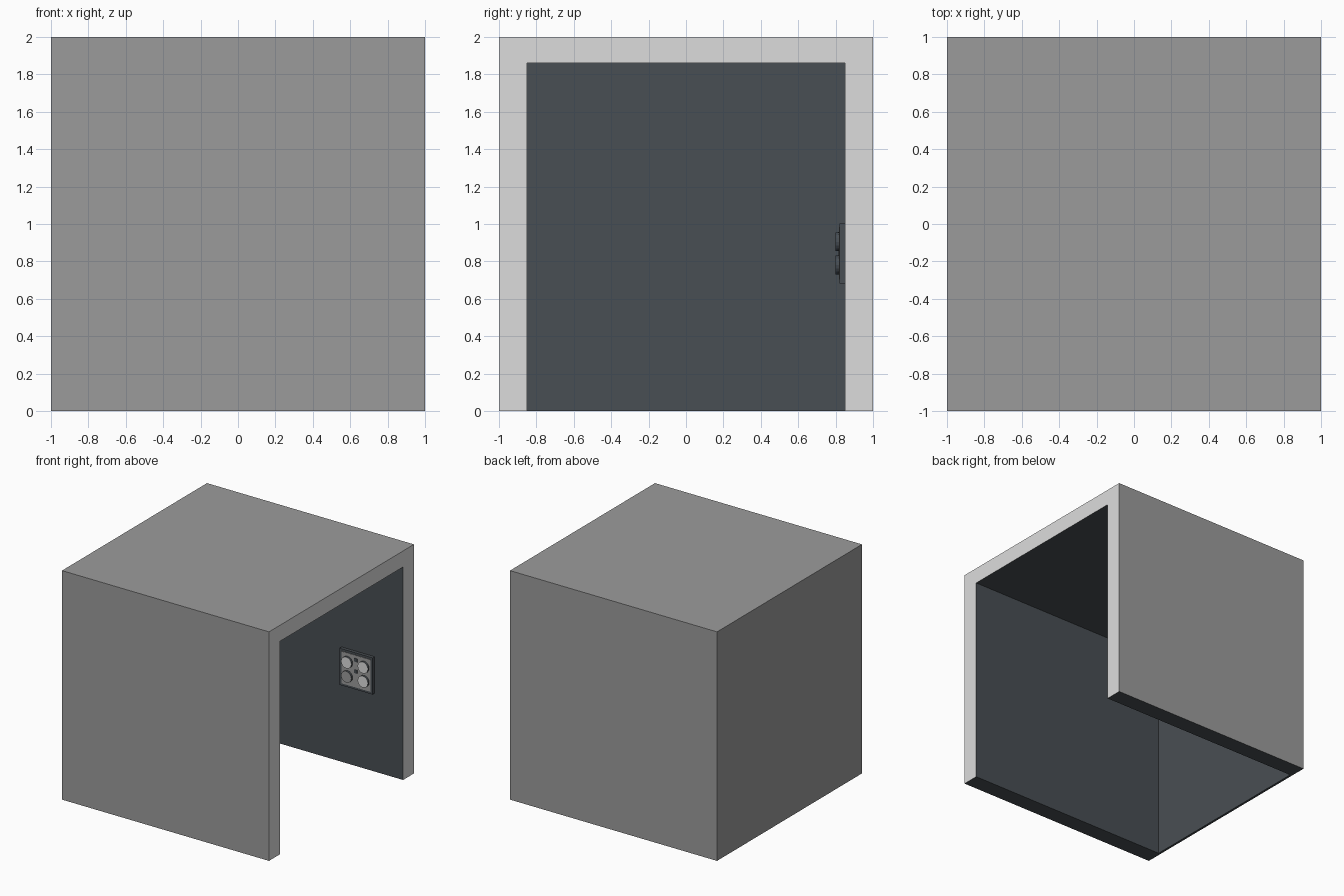
import bpy, bmesh, math
from mathutils import Matrix, Vector

if "Cube" in bpy.data.objects:
    bpy.data.objects.remove(bpy.data.objects["Cube"])


def material(name, rgb):
    m = bpy.data.materials.new(name)
    m.diffuse_color = (*rgb, 1)
    m.use_nodes = True
    m.node_tree.nodes["Principled BSDF"].inputs["Base Color"].default_value = m.diffuse_color
    return m


GREY = material("mid grey", (0.33, 0.33, 0.33))
LIGHT = material("light grey", (0.72, 0.72, 0.72))
DARK = material("dark slate", (0.066, 0.077, 0.087))


def finish(bm, name, mats):
    me = bpy.data.meshes.new(name)
    bm.to_mesh(me)
    bm.free()
    for m in mats:
        me.materials.append(m)
    ob = bpy.data.objects.new(name, me)
    bpy.context.collection.objects.link(ob)
    return ob


def box(name, lo, hi, mats):
    lo, hi = Vector(lo), Vector(hi)
    bm = bmesh.new()
    bmesh.ops.create_cube(bm, size=1, matrix=Matrix.Translation((lo + hi) / 2)
                          @ Matrix.Diagonal((*(hi - lo), 1)))
    return finish(bm, name, mats)


# Housing: a cube hollowed out, open on the right side and underneath
housing = box("housing", (-1, -1, 0), (1, 1, 2), [GREY, LIGHT, DARK])
cutter = box("cavity_cutter", (-0.98, -0.85, -0.5), (1.5, 0.85, 1.86), [])
cutter.hide_render = True
mod = housing.modifiers.new("cavity", 'BOOLEAN')
mod.operation = 'DIFFERENCE'
mod.solver = 'EXACT'
mod.object = cutter
bpy.context.view_layer.objects.active = housing
bpy.ops.object.modifier_apply(modifier=mod.name)
bpy.data.objects.remove(cutter)

# Outside grey, rim around the right opening light, inside and underside dark
for p in housing.data.polygons:
    c, n = p.center, p.normal
    outside = max(c.dot(n), (c - Vector((0, 0, 1))).dot(n)) > 0.99
    if n.x > 0.9 and c.x > 0.99:
        p.material_index = 1
    elif n.z < -0.9 or not outside:
        p.material_index = 2
    else:
        p.material_index = 0

# Control panel on the inner face of the back wall
PX, PZ = 0.565, 0.843
box("panel_plate", (PX - 0.16, 0.822, PZ - 0.16), (PX + 0.16, 0.852, PZ + 0.16), [DARK])
box("panel_face", (PX - 0.14, 0.818, PZ - 0.14), (PX + 0.14, 0.823, PZ + 0.14), [GREY])

# Four round knobs with light caps and dark sides
for side, x in (("left", PX - 0.08), ("right", PX + 0.08)):
    for level, z in (("lower", PZ - 0.062), ("upper", PZ + 0.062)):
        bm = bmesh.new()
        bmesh.ops.create_cone(bm, cap_ends=True, segments=16, radius1=0.05,
                              radius2=0.05, depth=0.022,
                              matrix=Matrix.Translation((x, 0.811, z))
                              @ Matrix.Rotation(math.pi / 2, 4, 'X'))
        bm.normal_update()
        for f in bm.faces:
            f.material_index = 1 if f.normal.y < -0.9 else 0
        cap = GREY if (side, level) == ("left", "lower") else LIGHT
        finish(bm, f"{level}_{side}_knob", [DARK, cap])

# Small dark indicators between the knobs
for i, z in enumerate((PZ + 0.1, PZ)):
    box(f"indicator_{i + 1}", (PX - 0.015, 0.814, z - 0.015), (PX + 0.015, 0.819, z + 0.015), [DARK])
